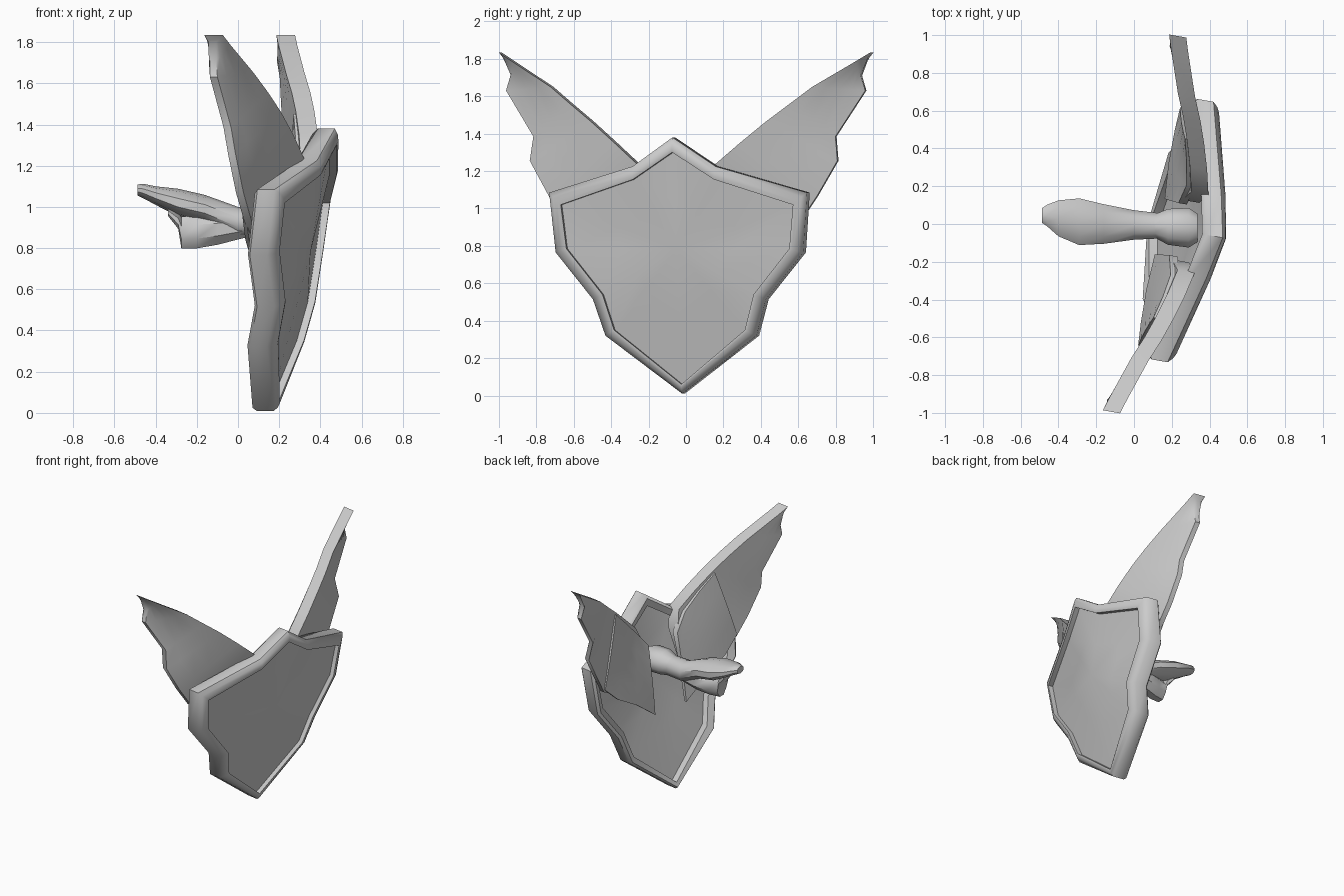
import bpy, bmesh, math
from mathutils import Vector, Matrix

if "Cube" in bpy.data.objects:
    bpy.data.objects.remove(bpy.data.objects["Cube"], do_unlink=True)

grey = bpy.data.materials.new("plain_grey")
grey.use_nodes = True
colour = (0.6, 0.6, 0.6, 1)
grey.diffuse_color = colour
grey.node_tree.nodes["Principled BSDF"].inputs["Base Color"].default_value = colour

# The shield and wings are symmetric about a plane turned slightly about z
TURN = Matrix.Translation((0.002, 0.01, 0)) @ Matrix.Rotation(math.radians(-10), 4, 'Z')


def finish(name, bm, matrix=Matrix(), angle=40):
    bmesh.ops.recalc_face_normals(bm, faces=bm.faces)
    mesh = bpy.data.meshes.new(name)
    bm.to_mesh(mesh)
    bm.free()
    mesh.transform(matrix)
    mesh.materials.append(grey)
    ob = bpy.data.objects.new(name, mesh)
    bpy.context.collection.objects.link(ob)
    bpy.ops.object.select_all(action='DESELECT')
    ob.select_set(True)
    bpy.context.view_layer.objects.active = ob
    bpy.ops.object.shade_smooth_by_angle(angle=math.radians(angle))


def bridge(bm, a, b):
    n = len(a)
    for i in range(n):
        bm.faces.new((a[i], a[(i + 1) % n], b[(i + 1) % n], b[i]))


def mirrored(half):
    return half + [(u, -v, z) for u, v, z in half[-2:0:-1]]


def ring(bm, points, du=0.0):
    return [bm.verts.new((u + du, v, z)) for u, v, z in points]


def mix(a, b, t):
    return [tuple(Vector(p).lerp(Vector(q), t)) for p, q in zip(a, b)]


# Shield outline: half profiles of the outer rim and of the panel edge
outer = mirrored([(.49, 0, 1.38), (.442, .225, 1.225), (.317, .70, 1.085), (.275, .672, .765),
                  (.275, .47, .515), (.228, .41, .32), (.19, 0, .01)])
inner = mirrored([(.49, 0, 1.30), (.45, .22, 1.155), (.345, .63, 1.02), (.315, .605, .785),
                  (.31, .41, .54), (.265, .355, .35), (.205, 0, .06)])

# Rim: a closed rounded section swept round the outline
bm = bmesh.new()
loops = [ring(bm, mix(outer, inner, t), d) for t, d in
         ((0, -.015), (.35, .0), (.75, .003), (1, -.005), (1, -.125), (.3, -.125), (0, -.10))]
for a, b in zip(loops, loops[1:] + loops[:1]):
    bridge(bm, a, b)
finish("shield_rim", bm, TURN, 50)

# Panel: gently domed plate recessed inside the rim
bm = bmesh.new()
centre = (.395, 0, .78)
for d in (-.04, -.08):
    edge = ring(bm, inner, d)
    mid = ring(bm, mix(inner, [centre] * 12, .5), d)
    bridge(bm, edge, mid)
    hub = bm.verts.new((centre[0] + d, 0, centre[2]))
    for i in range(12):
        bm.faces.new((mid[i], mid[(i + 1) % 12], hub))
finish("shield_panel", bm, TURN)


def wing_sheet(name, lead, trail, thick, side, steps=4, bulge=.0):
    """Thick sheet between a leading and a trailing line, thinning towards the trail."""
    bm = bmesh.new()
    sheets = []
    for face in (1, -1):
        rows = []
        for p, q in zip(lead, trail):
            row = []
            for k in range(steps + 1):
                t = k / steps
                c = Vector(p).lerp(Vector(q), t)
                c.x += face * thick * (.5 - .3 * t) - bulge * math.sin(math.pi * t)
                c.y *= side
                row.append(bm.verts.new(c))
            rows.append(row)
        for r, s in zip(rows, rows[1:]):
            for k in range(steps):
                bm.faces.new((r[k], r[k + 1], s[k + 1], s[k]))
        sheets.append(rows)
    borders = [rows[0] + [r[-1] for r in rows[1:-1]] + rows[-1][::-1]
               + [r[0] for r in rows[-2:0:-1]] for rows in sheets]
    bridge(bm, *borders)
    finish(name, bm, TURN, 45)


# Wings: long feathered sheet with a shorter covert layer behind it
lead = [(.055, 1.01, 1.835), (.08, .93, 1.785), (.155, .71, 1.65), (.205, .59, 1.555),
        (.245, .475, 1.465), (.285, .34, 1.35), (.315, .21, 1.235), (.275, .16, 1.10)]
trail = [(.045, .985, 1.80), (.04, .95, 1.71), (.05, .975, 1.63), (.09, .82, 1.385),
         (.115, .835, 1.255), (.135, .73, 1.07), (.16, .64, .93), (.18, .20, .72)]
covert_lead = [(.21, .48, 1.45), (.24, .36, 1.34), (.26, .24, 1.22), (.235, .14, 1.10)]
covert_trail = [(.142, .64, .95), (.135, .52, .84), (.133, .34, .74), (.145, .15, .60)]
for label, side in (("left", 1), ("right", -1)):
    wing_sheet(label + "_wing", lead, trail, .092, side)
    wing_sheet(label + "_covert", covert_lead, covert_trail, .045, side, bulge=.006)


def loft(name, sections, sides=10):
    """Tube through elliptical sections (x, y, z, half width, half height)."""
    bm = bmesh.new()
    loops = []
    for x, y, z, w, h in sections:
        angles = [2 * math.pi * (i + .5) / sides for i in range(sides)]
        loops.append([bm.verts.new((x, y + w * math.cos(a), z + h * math.sin(a))) for a in angles])
    for a, b in zip(loops, loops[1:]):
        bridge(bm, a, b)
    bm.faces.new(loops[0])
    bm.faces.new(loops[-1])
    finish(name, bm)


# Neck and head reaching back from the shield, with a collar and a hanging jaw
loft("neck_collar", [(.335, -.02, .94, .08, .075), (.29, -.02, .94, .11, .09),
                     (.18, -.015, .94, .10, .09), (.10, -.01, .93, .06, .07)])
loft("neck_and_head", [(.14, -.01, .93, .07, .075), (.0, -.005, .925, .082, .075),
                       (-.16, .0, .99, .11, .068), (-.29, .012, 1.02, .13, .068),
                       (-.40, .03, 1.055, .10, .045), (-.46, .045, 1.077, .06, .035),
                       (-.488, .045, 1.082, .04, .027)])
loft("jaw", [(.05, -.01, .91, .055, .06), (-.10, -.015, .89, .075, .08),
             (-.20, -.03, .88, .075, .088), (-.275, -.035, .875, .06, .083),
             (-.29, -.035, .93, .065, .04), (-.34, -.02, .975, .06, .02)], 8)
